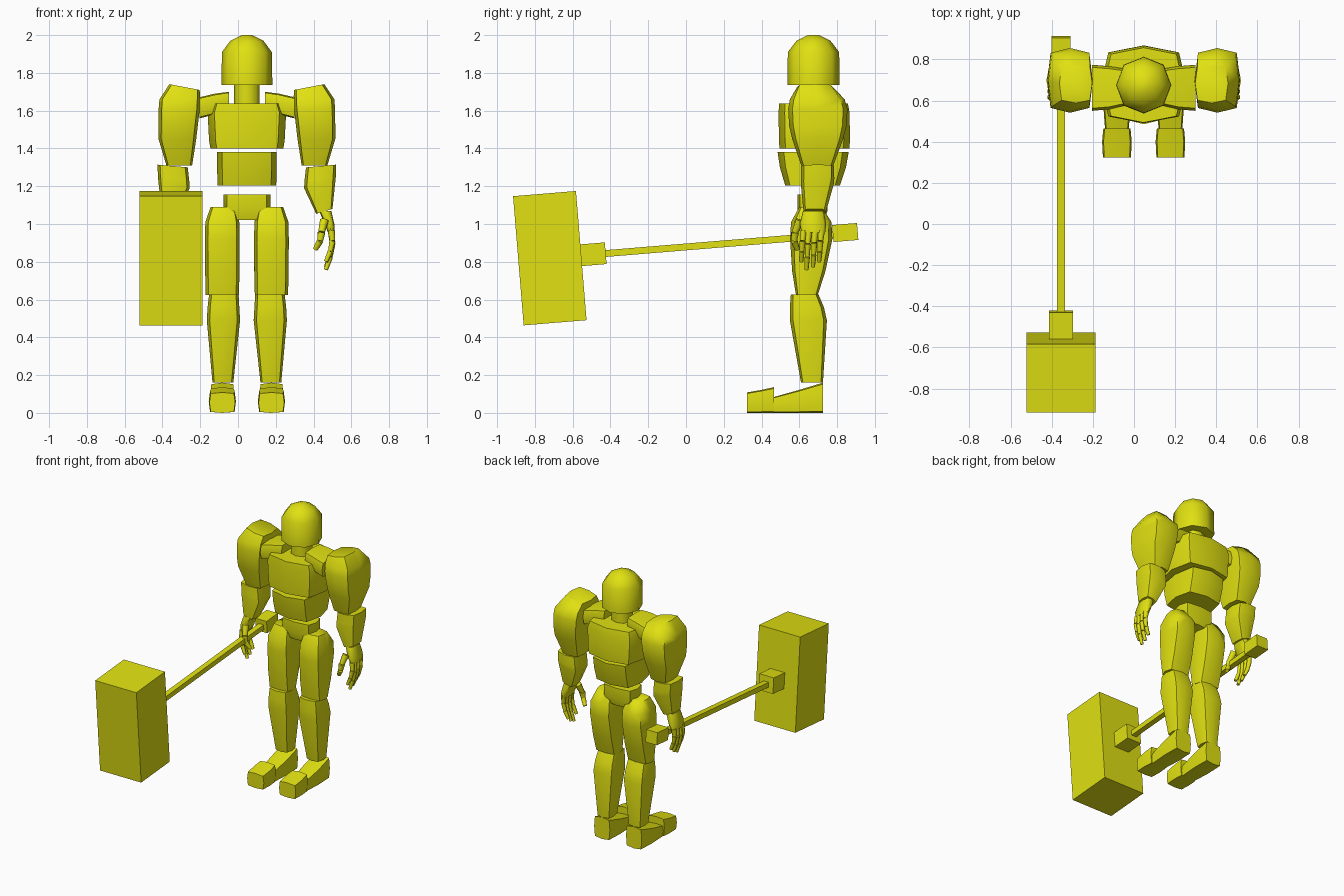
import bpy, bmesh, math
from mathutils import Vector, Matrix

if "Cube" in bpy.data.objects:
    bpy.data.objects.remove(bpy.data.objects["Cube"])

CX = 0.047  # body centre line
mat = bpy.data.materials.new("yellow")
mat.diffuse_color = (0.75, 0.75, 0.006, 1)
mat.use_nodes = True
mat.node_tree.nodes["Principled BSDF"].inputs["Base Color"].default_value = mat.diffuse_color


def finish(bm, name, angle=60):
    bmesh.ops.recalc_face_normals(bm, faces=bm.faces)
    me = bpy.data.meshes.new(name)
    bm.to_mesh(me)
    bm.free()
    me.materials.append(mat)
    ob = bpy.data.objects.new(name, me)
    bpy.context.collection.objects.link(ob)
    bpy.ops.object.select_all(action='DESELECT')
    ob.select_set(True)
    bpy.context.view_layer.objects.active = ob
    bpy.ops.object.shade_smooth_by_angle(angle=math.radians(angle))
    return ob


def loft(name, rings, axis='Z', square=0.8, side=1, n=8, turn=0.0, angle=60):
    """Rings are (t, u, v, half_u, half_v[, slope]) stacked along an axis."""
    bm = bmesh.new()
    loops = []
    for t, u, v, hu, hv, *slope in rings:
        loop = []
        for i in range(n):
            a = 2 * math.pi * i / n + turn
            c, s = math.cos(a), math.sin(a)
            du = hu * math.copysign(abs(c) ** square, c) if abs(c) > 1e-6 else 0
            dv = hv * math.copysign(abs(s) ** square, s) if abs(s) > 1e-6 else 0
            h = t + (slope[0] * du if slope else 0)
            p = {'Z': (u + du, v + dv, h), 'X': (h, u + du, v + dv),
                 'Y': (u + du, h, v + dv)}[axis]
            loop.append(bm.verts.new((CX + side * p[0], p[1], p[2])))
        loops.append(loop)
    for a, b in zip(loops, loops[1:]):
        for i in range(n):
            j = (i + 1) % n
            bm.faces.new((a[i], a[j], b[j], b[i]))
    bm.faces.new(loops[0])
    bm.faces.new(loops[-1])
    return finish(bm, name, angle)


def chain(name, points, radius, side):
    """Finger made of separate tapered segments along a path."""
    bm = bmesh.new()
    for k, (a, b) in enumerate(zip(points, points[1:])):
        a, b = Vector(a), Vector(b)
        d = b - a
        m = Matrix.Translation((a + b) / 2) @ d.to_track_quat('Z', 'Y').to_matrix().to_4x4()
        r = radius * (1 - 0.12 * k)
        bmesh.ops.create_cone(bm, cap_ends=True, segments=8, radius1=r,
                              radius2=r * 0.75, depth=d.length * 0.97, matrix=m)
    for v in bm.verts:
        v.co.x = CX + side * v.co.x
    return finish(bm, name)


def box(name, centre, size, tilt):
    bm = bmesh.new()
    bmesh.ops.create_cube(bm, size=1, matrix=Matrix.Translation(centre)
                          @ Matrix.Rotation(tilt, 4, 'X') @ Matrix.Diagonal((*size, 1)))
    return finish(bm, name, 30)


# Head, neck and trunk
loft("head", [(1.735, 0, .675, .135, .138), (1.91, 0, .675, .132, .136),
              (1.97, 0, .675, .088, .09), (2.0, 0, .675, .028, .03)], square=.95)
loft("neck", [(1.63, 0, .675, .068, .07), (1.74, 0, .675, .068, .07)])
loft("chest", [(1.40, 0, .68, .193, .185), (1.44, 0, .68, .2, .188),
               (1.59, 0, .678, .208, .188), (1.637, 0, .675, .192, .182)], square=.55)
loft("abdomen", [(1.205, 0, .67, .155, .145), (1.30, 0, .672, .158, .175),
                 (1.38, 0, .673, .158, .188)], square=.55)
loft("pelvis", [(1.02, 0, .67, .08, .065), (1.075, 0, .67, .125, .08),
                (1.155, 0, .67, .125, .08)], square=.5)

for s, label in ((-1, "right"), (1, "left")):
    # Shoulder bridge and arm
    loft(label + "_shoulder_bridge", [(.095, .665, 1.655, .09, .045),
                                      (.17, .662, 1.635, .105, .055),
                                      (.252, .662, 1.615, .112, .056)],
         'X', .35, s)
    loft(label + "_upper_arm", [(1.31, .358, .695, .068, .085),
                                (1.45, .368, .697, .1, .135),
                                (1.52, .364, .698, .104, .152),
                                (1.61, .358, .698, .109, .157),
                                (1.66, .355, .695, .108, .145),
                                (1.725, .33, .683, .08, .095, .19)], square=.45, side=s)
    loft(label + "_forearm", [(1.067, .41, .682, .043, .06, .3),
                              (1.21, .386, .695, .083, .087, .25),
                              (1.24, .388, .697, .083, .088, .15),
                              (1.307, .393, .697, .08, .087, .09)], square=.55, side=s)
    # Hand
    loft(label + "_palm", [(.955, .447, .675, .018, .062), (1.0, .437, .672, .026, .07),
                           (1.07, .415, .675, .032, .055)], square=.55, side=s)
    for k, (y, drop) in enumerate(((.622, .80), (.65, .757), (.684, .772), (.717, .80))):
        step = (.965 - drop) / 3
        chain(f"{label}_finger_{k + 1}",
              [(.447, y, .965), (.453, y - .005, .965 - step),
               (.442, y - .008, .965 - 2 * step), (.418, y - .012, drop)], .019, s)
    chain(label + "_thumb", [(.41, .605, 1.02), (.395, .577, .955),
                             (.388, .573, .91), (.362, .59, .865)], .024, s)
    # Leg
    loft(label + "_thigh", [(.625, .13, .64, .088, .058), (.75, .13, .65, .091, .088),
                            (.92, .13, .663, .092, .112), (1.01, .13, .663, .09, .107),
                            (1.09, .125, .66, .067, .06)], square=.55, side=s)
    loft(label + "_shin", [(.16, .127, .667, .055, .058), (.49, .124, .648, .088, .098),
                           (.56, .124, .64, .084, .09), (.627, .122, .628, .078, .073)],
         square=.55, side=s)
    # Foot: sloping heel block and toe cap
    loft(label + "_heel", [(.465, .13, .042, .058, .042), (.6, .13, .061, .068, .061),
                           (.725, .13, .08, .064, .08)], 'Y', .3, s)
    loft(label + "_toe", [(.322, .13, .054, .068, .054), (.40, .13, .061, .072, .061),
                          (.465, .13, .068, .066, .068)], 'Y', .3, s)

# Hammer
T = math.radians(4.7)
box("hammer_head", (-.355, -.721, .819), (.335, .334, .686), T)
box("hammer_collar", (-.355, -.49, .84), (.118, .13, .115), T)
box("hammer_handle", (-.355, .175, .893), (.04, 1.21, .036), T)
box("hammer_pommel", (-.355, .843, .955), (.092, .132, .09), T)
